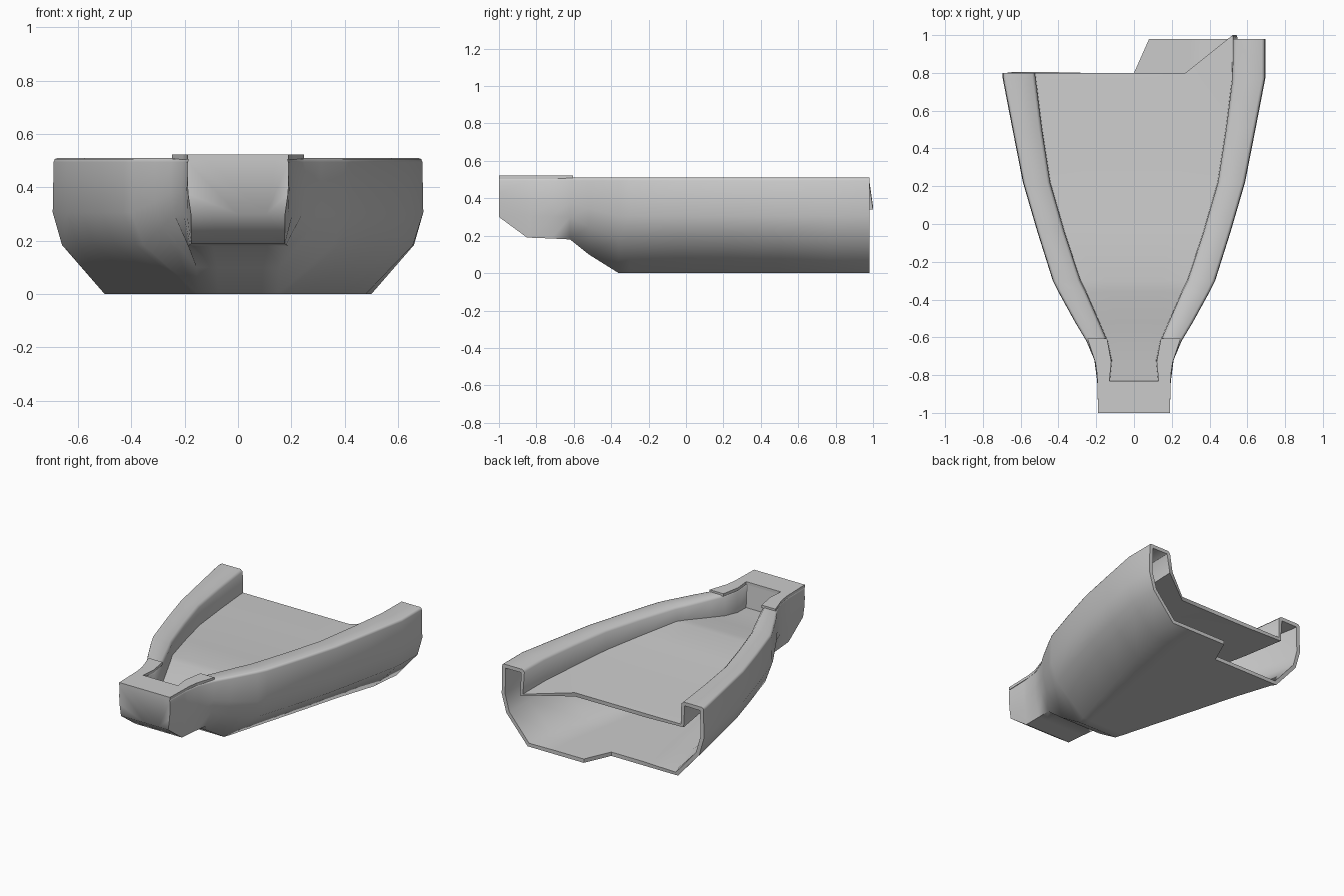
import bpy, bmesh

if "Cube" in bpy.data.objects:
    bpy.data.objects.remove(bpy.data.objects["Cube"])

TOP = 0.51

# Hull stations: y, half width, opening half width, keel height, flat-bottom ratio, deck height
STATIONS = [
    (-1.00, .190, .130, .300, .93, TOP),
    (-0.85, .194, .130, .190, .90, TOP),
    (-0.835, .195, .130, .189, .90, TOP),
    (-0.825, .196, .130, .189, .90, .35),
    (-0.72, .210, .120, .185, .86, .36),
    (-0.62, .252, .142, .180, .74, .37),
    (-0.52, .312, .185, .100, .50, .385),
    (-0.36, .400, .255, .000, .37, .41),
    (-0.30, .430, .285, .000, .39, .415),
    (-0.04, .512, .370, .000, .47, .395),
    (0.22, .588, .445, .000, .535, .378),
    (0.50, .643, .488, .000, .61, .366),
    (0.77, .695, .522, .000, .69, .357),
    (0.80, .695, .525, .000, .72, .355),
]


def section(w, wi, zb, bf, dz):
    """Closed ring: bottom, right side, rim, deck, left rim and side."""
    h = TOP - zb
    b = w * bf
    r = 0.015
    d = min(0.015, (TOP - dz) / 3)
    kx = b + (w - b) * .82
    side = [(kx, zb + .36 * h), (w, zb + .6 * h), (w * .995, TOP - r),
            (w * .995 - .004, TOP - .004), (w * .995 - r, TOP),
            (wi + .015, TOP), (wi, TOP - d), (wi - .003, dz)]
    bottom = [(f * b, zb) for f in (-1, -.5, 0, .16, .6, 1)]
    deck = [(f * wi, dz) for f in (.52, 0, -.5)]
    return bottom + side + deck + [(-x, z) for x, z in reversed(side)]


def end_y(i, x):
    """Stepped rear edge: the right side runs further back than the left."""
    if i == 13:                    # deck corner pokes out slightly
        return 1.0
    t = x / .079 if i < 6 else (1 if i < 13 else 0)
    return .80 + .18 * max(0, min(1, t))


def new_object(name, bm):
    me = bpy.data.meshes.new(name)
    bm.to_mesh(me)
    bm.free()
    ob = bpy.data.objects.new(name, me)
    bpy.context.collection.objects.link(ob)
    for o in bpy.context.selected_objects:
        o.select_set(False)
    bpy.context.view_layer.objects.active = ob
    ob.select_set(True)
    return ob


# Hollow hull shell, closed at the nose and open at the rear
bm = bmesh.new()
rings = []
for k, (y, *dims) in enumerate(STATIONS):
    last = k == len(STATIONS) - 1
    rings.append([bm.verts.new((x, end_y(i, x) if last else y, z))
                  for i, (x, z) in enumerate(section(*dims))])
n = len(rings[0])
for a, c in zip(rings, rings[1:]):
    for j in range(n):
        m = (j + 1) % n
        bm.faces.new((a[j], c[j], c[m], a[m]))
bm.faces.new(rings[0])
hull = new_object("hull_shell", bm)
mod = hull.modifiers.new("shell", 'SOLIDIFY')
mod.thickness = .026
mod.offset = -1
bpy.ops.object.modifier_apply(modifier=mod.name)
bpy.ops.object.shade_smooth_by_angle(angle=1.1)

# Thin collar plate around the nose opening
half = [(.19, -1), (.195, -.8), (.205, -.73), (.247, -.605),
        (.143, -.605), (.120, -.73), (.130, -.83)]
outline = half + [(-x, y) for x, y in reversed(half)]
bm = bmesh.new()
face = bm.faces.new([bm.verts.new((x, y, .504)) for x, y in outline])
ext = bmesh.ops.extrude_face_region(bm, geom=[face])
for v in ext["geom"]:
    if isinstance(v, bmesh.types.BMVert):
        v.co.z = .523
bmesh.ops.recalc_face_normals(bm, faces=bm.faces)
new_object("nose_collar", bm)
